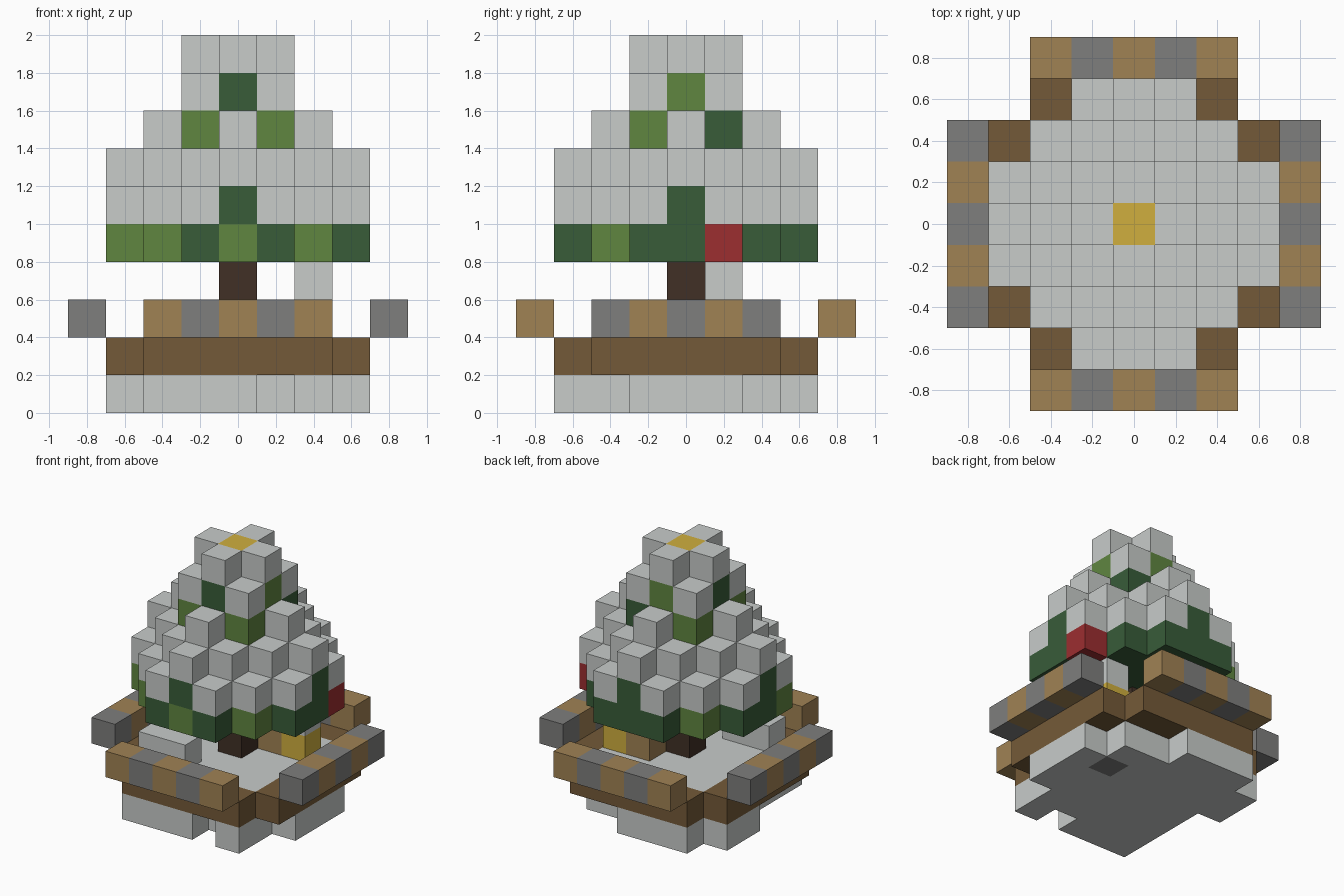
import bpy, bmesh
from mathutils import Vector

cube = bpy.data.objects.get("Cube")
if cube:
    bpy.data.objects.remove(cube, do_unlink=True)

S = 0.2  # edge length of one block


def material(name, rgb):
    lin = [(c / 255 / 12.92) if c < 11 else ((c / 255 + 0.055) / 1.055) ** 2.4 for c in rgb]
    m = bpy.data.materials.new(name)
    m.use_nodes = True
    m.diffuse_color = (*lin, 1)
    m.node_tree.nodes["Principled BSDF"].inputs["Base Color"].default_value = (*lin, 1)
    return m


MATS = {
    "snow": material("snow white", (200, 204, 202)),
    "dark": material("dark green", (56, 92, 57)),
    "light": material("light green", (96, 134, 64)),
    "red": material("berry red", (156, 46, 48)),
    "gold": material("lantern gold", (208, 175, 62)),
    "plank": material("plank brown", (116, 90, 56)),
    "tan": material("tan wood", (160, 130, 84)),
    "stone": material("stone grey", (126, 126, 125)),
    "bark": material("bark brown", (65, 48, 38)),
}
parts = {}     # part name -> {cell: colour}
filled = set()  # every occupied cell


def put(part, cell, colour):
    parts.setdefault(part, {})[cell] = colour
    filled.add(cell)


def build(name, cells):
    """Mesh the blocks of a part, leaving out faces buried against other blocks."""
    bm = bmesh.new()
    keys = sorted(set(cells.values()))
    for cell, colour in cells.items():
        centre = (Vector(cell) + Vector((0, 0, 0.5))) * S
        for axis in range(3):
            for sign in (-1, 1):
                step = [0, 0, 0]
                step[axis] = sign
                if tuple(a + b for a, b in zip(cell, step)) in filled:
                    continue
                n = Vector(step)
                u = Vector([float(i == (axis + 1) % 3) for i in range(3)])
                v = n.cross(u)
                ring = [n + u + v, n - u + v, n - u - v, n + u - v]
                f = bm.faces.new([bm.verts.new(centre + p * S / 2) for p in ring])
                f.material_index = keys.index(colour)
    bmesh.ops.remove_doubles(bm, verts=bm.verts, dist=0.001)
    mesh = bpy.data.meshes.new(name)
    bm.to_mesh(mesh)
    bm.free()
    for k in keys:
        mesh.materials.append(MATS[k])
    obj = bpy.data.objects.new(name, mesh)
    bpy.context.collection.objects.link(obj)


R = range(-3, 4)

# Ragged snow base and the floor on top of it, framed by a plank wall
gaps = {(1, -3), (1, 3), (2, 3), (3, -2), (3, 2), (-3, -2), (-3, -1), (-3, 0)}
for x in R:
    for y in R:
        if abs(x) + abs(y) > 5:
            continue
        if (x, y) not in gaps:
            put("snow_base", (x, y, 0), "snow")
        if max(abs(x), abs(y)) == 3:
            put("plank_wall", (x, y, 1), "plank")
        else:
            put("snow_floor", (x, y, 1), "snow")

# Rim beams of alternating blocks on the four sides
for i in range(-2, 3):
    for s, side in ((-1, "front"), (1, "back")):
        put(side + "_beam", (i, s * 4, 2), "stone" if i % 2 else "tan")
    for s, side in ((-1, "right"), (1, "left")):
        put(side + "_beam", (s * 4, i, 2), "tan" if i % 2 else "stone")

# Lantern post with its snow cap, a crate beside it and a low snow drift
put("lantern_post", (2, 1, 0), "stone")
put("lantern_post", (2, 1, 1), "stone")
del parts["snow_base"][(2, 1, 0)], parts["snow_floor"][(2, 1, 1)]
put("lantern", (2, 1, 2), "gold")
put("lantern_snow", (2, 1, 3), "snow")
put("crate", (1, 1, 2), "tan")
for x in (-2, -1):
    put("snow_drift", (x, -2, 2), "snow")

# Trunk
for z in (2, 3):
    put("trunk", (0, 0, z), "bark")

# Foliage: each column is green with one snow block on top
top = {(0, 0): 9, (1, 0): 9, (1, 1): 8, (2, 0): 7, (2, 1): 6, (2, 2): 5, (3, 0): 6, (3, 1): 5}
light = {(-2, -2, 4), (0, -3, 4), (2, -2, 4), (-2, 2, 4), (-3, -1, 4),
         (1, -1, 7), (-1, -1, 7), (-1, 1, 7), (1, 0, 8), (0, 1, 8)}
for x in R:
    for y in R:
        a, b = abs(x), abs(y)
        h = top.get((max(a, b), min(a, b)))
        if h is None:
            continue
        for z in range(4, h):
            put("foliage", (x, y, z), "light" if (x, y, z) in light else "dark")
        put("foliage_snow", (x, y, h), "snow")

# Berry block and the gold block at the tip
del parts["foliage"][(3, 1, 4)], parts["foliage_snow"][(0, 0, 9)]
put("berry", (3, 1, 4), "red")
put("tree_tip", (0, 0, 9), "gold")

for name, cells in parts.items():
    build(name, cells)
